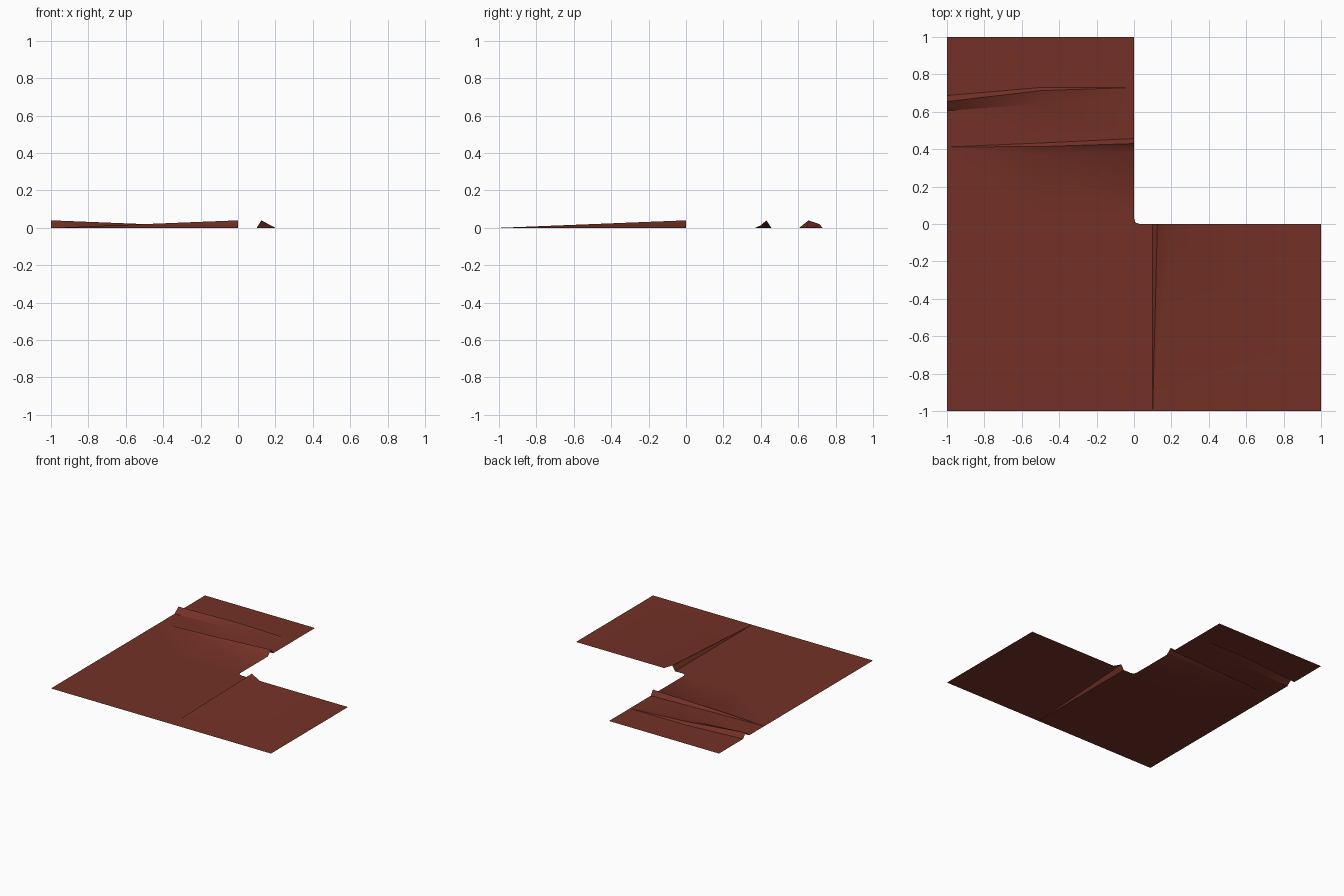
import bpy
import bmesh

cube = bpy.data.objects.get("Cube")
if cube:
    bpy.data.objects.remove(cube, do_unlink=True)

HEIGHT = 0.04

mat = bpy.data.materials.new("dark red brown")
mat.use_nodes = True
colour = (0.175, 0.031, 0.020, 1)
mat.diffuse_color = colour
bsdf = mat.node_tree.nodes["Principled BSDF"]
bsdf.inputs["Base Color"].default_value = colour
bsdf.inputs["Roughness"].default_value = 0.9

bm = bmesh.new()


def loft(rows):
    """Skin neighbouring rows of points with quads."""
    grid = [[bm.verts.new(p) for p in row] for row in rows]
    for a, b in zip(grid, grid[1:]):
        for i in range(len(a) - 1):
            bm.faces.new((a[i], a[i + 1], b[i + 1], b[i]))


# Back wing: rows run left to right at three stations, with two creases
stations = (-1, -0.5, 0)


def row(ys, zs=(0, 0, 0)):
    return list(zip(stations, ys, zs))


rising = (0, HEIGHT / 2, HEIGHT)
falling = rising[::-1]
loft([
    row((-1, -1, -1)),
    row((0, 0, 0)),
    # crease growing towards the inner edge
    row((0.355, 0.37, 0.385)),
    row((0.40, 0.414, 0.43), rising),
    row((0.412, 0.433, 0.457)),
    # crease growing towards the outer edge
    row((0.605, 0.643, 0.68)),
    row((0.655, 0.713, 0.73), falling),
    row((0.687, 0.73, 0.77)),
    row((1, 1, 1)),
])

# Side wing: columns run front to back, with one crease
loft([[(xb, 0, zb), (xf, -1, 0)] for xf, xb, zb in (
    (0, 0, 0), (0, 0.03, 0), (0.075, 0.1, 0),
    (0.1, 0.125, HEIGHT), (0.105, 0.2, 0), (1, 1, 0))])

# Small rounded fillet in the inner corner
fillet = [(0, 0), (0.03, 0), (0.008, 0.008), (0, 0.03)]
bm.faces.new([bm.verts.new((x, y, 0)) for x, y in fillet])

bmesh.ops.remove_doubles(bm, verts=bm.verts, dist=0.0005)
bmesh.ops.dissolve_degenerate(bm, edges=bm.edges, dist=0.0005)
bmesh.ops.triangulate(bm, faces=bm.faces)

# Keep the whole sheet facing up
for f in bm.faces:
    f.normal_update()
    if f.normal.z < 0:
        f.normal_flip()

mesh = bpy.data.meshes.new("creased_sheet")
bm.to_mesh(mesh)
bm.free()
mesh.materials.append(mat)
sheet = bpy.data.objects.new("creased_sheet", mesh)
bpy.context.collection.objects.link(sheet)

bpy.ops.object.select_all(action='DESELECT')
sheet.select_set(True)
bpy.context.view_layer.objects.active = sheet
bpy.ops.object.shade_smooth_by_angle(angle=0.52)
